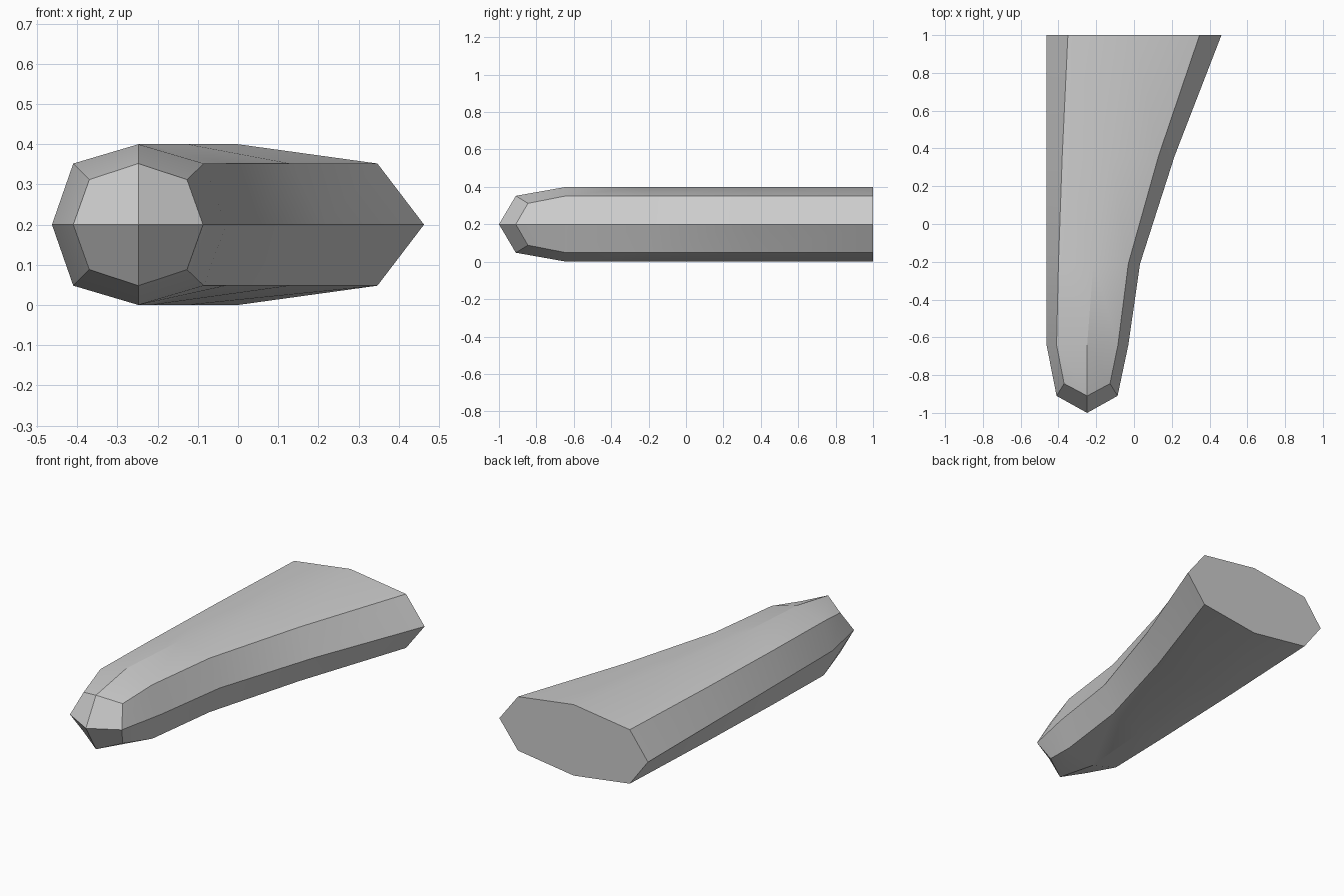
import bpy
import bmesh

if "Cube" in bpy.data.objects:
    bpy.data.objects.remove(bpy.data.objects["Cube"])

MID = 0.2  # height of the horizontal symmetry plane

# Cross-sections, back to front: y, then x of left, left shoulder, crown, right shoulder, right
SECTIONS = [
    (1.00, -0.463, -0.35, 0.0, 0.347, 0.463),
    (0.36, -0.463, -0.38, -0.125, 0.13, 0.215),
    (-0.21, -0.463, -0.40, -0.215, -0.03, 0.032),
    (-0.64, -0.463, -0.41, -0.248, -0.085, -0.03),
]

bm = bmesh.new()


def ring(points):
    """Mirror five upper points (left to right) into a closed ring of eight."""
    lower = [(x, y, 2 * MID - z) for x, y, z in points[3:0:-1]]
    return [bm.verts.new(p) for p in points + lower]


# Body rings
rings = []
for y, *xs in SECTIONS:
    rings.append(ring([(x, y, z) for x, z in zip(xs, (0.2, 0.352, 0.4, 0.352, 0.2))]))

# Rounded nose ring, with its corners set further back
rings.append(ring([(-0.41, -0.91, 0.2), (-0.37, -0.845, 0.312), (-0.248, -0.91, 0.352),
                   (-0.127, -0.845, 0.312), (-0.087, -0.91, 0.2)]))

# Side skin
for a, b in zip(rings, rings[1:]):
    for i in range(8):
        j = (i + 1) % 8
        bm.faces.new((a[i], a[j], b[j], b[i]))

# Flat back end and four-sided nose tip
bm.faces.new(rings[0])
tip = bm.verts.new((-0.248, -1.0, MID))
nose = rings[-1]
for i in range(0, 8, 2):
    bm.faces.new((tip, nose[i], nose[i + 1], nose[(i + 2) % 8]))

bmesh.ops.recalc_face_normals(bm, faces=bm.faces)
mesh = bpy.data.meshes.new("tapered_body")
bm.to_mesh(mesh)
bm.free()

body = bpy.data.objects.new("tapered_body", mesh)
bpy.context.collection.objects.link(body)

grey = bpy.data.materials.new("light grey")
grey.diffuse_color = (0.6, 0.6, 0.6, 1.0)
grey.use_nodes = True
grey.node_tree.nodes["Principled BSDF"].inputs["Base Color"].default_value = grey.diffuse_color
mesh.materials.append(grey)

# Smooth shading that keeps the long ridges sharp
bpy.context.view_layer.objects.active = body
body.select_set(True)
bpy.ops.object.shade_smooth_by_angle(angle=0.5236)
